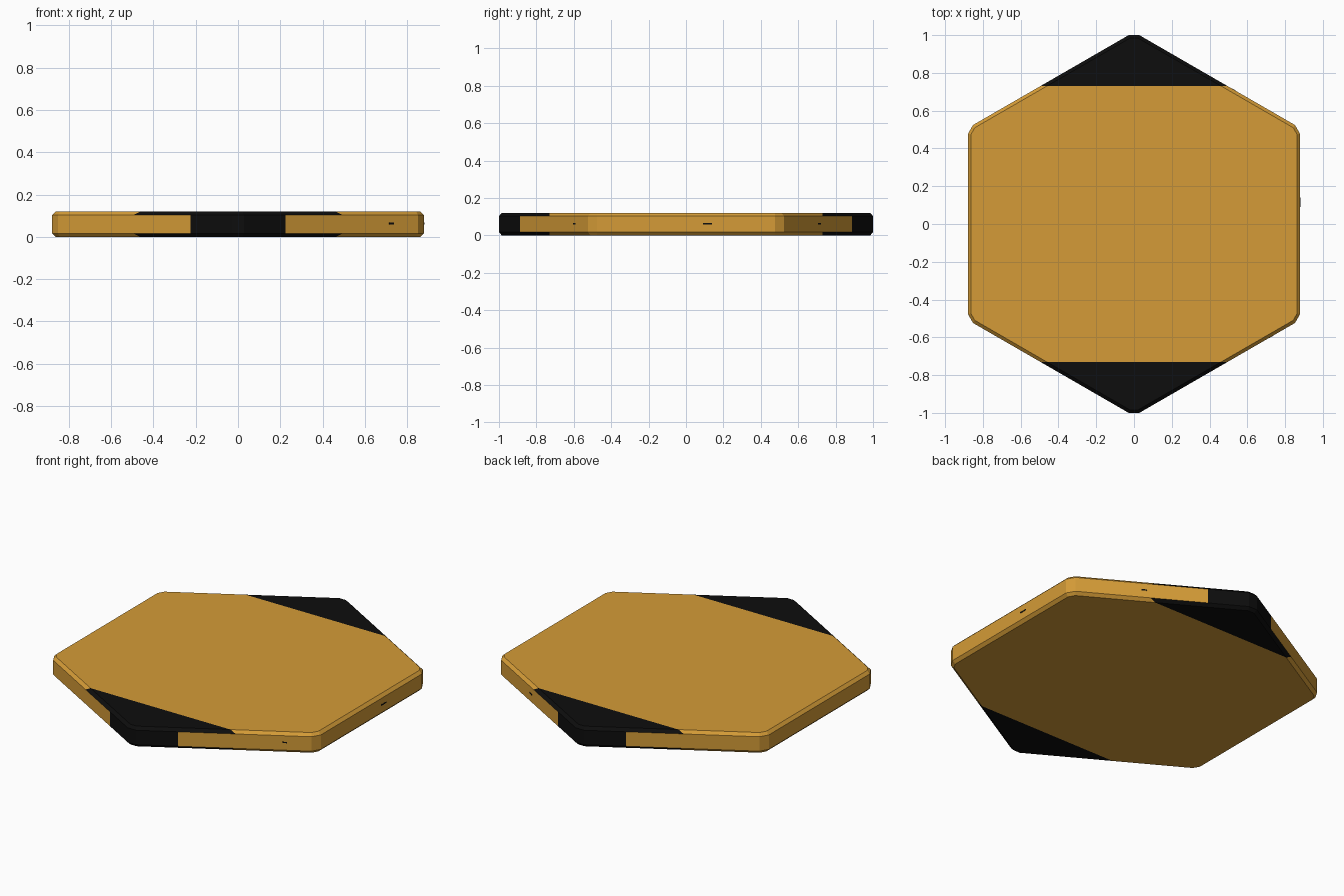
import bpy, bmesh, math
from mathutils import Vector, Matrix

if "Cube" in bpy.data.objects:
    bpy.data.objects.remove(bpy.data.objects["Cube"])

APOTHEM, CUT, INSET, H = 0.880, 0.032, 0.017, 0.12


def material(name, rgb):
    m = bpy.data.materials.new(name)
    m.diffuse_color = (*rgb, 1)
    m.use_nodes = True
    m.node_tree.nodes["Principled BSDF"].inputs["Base Color"].default_value = m.diffuse_color
    return m


gold = material("amber", (0.66, 0.33, 0.038))
black = material("black", (0.004, 0.004, 0.004))


def outline(inset):
    """Hexagon with points on +-y and clipped corners."""
    a = APOTHEM - inset
    half = a / math.sqrt(3) - CUT + inset * 0.5
    pts = []
    for i in range(6):
        rot = Matrix.Rotation(math.radians(60 * i), 3, 'Z')
        pts += [rot @ Vector((a, s * half, 0)) for s in (-1, 1)]
    return pts


def finish(bm, name, mats):
    me = bpy.data.meshes.new(name)
    bm.to_mesh(me)
    bm.free()
    for m in mats:
        me.materials.append(m)
    ob = bpy.data.objects.new(name, me)
    bpy.context.collection.objects.link(ob)
    return ob


# hexagonal tile with chamfered rims
bm = bmesh.new()
rings = []
for z, inset in ((0, INSET), (INSET, 0), (H - INSET, 0), (H, INSET)):
    rings.append([bm.verts.new((p.x, p.y, z)) for p in outline(inset)])
for lo, hi in zip(rings, rings[1:]):
    for i in range(12):
        j = (i + 1) % 12
        bm.faces.new((lo[i], lo[j], hi[j], hi[i]))
bm.faces.new(rings[0][::-1])
bm.faces.new(rings[-1])
bm.normal_update()

# cut lines for the black tips: lower on caps and rims, higher on the walls
for y in (-0.887, -0.73, 0.73, 0.887):
    bmesh.ops.bisect_plane(bm, geom=bm.verts[:] + bm.edges[:] + bm.faces[:],
                           plane_co=(0, y, 0), plane_no=(0, 1, 0))
bm.normal_update()
for f in bm.faces:
    limit = 0.887 if abs(f.normal.z) < 0.1 else 0.73
    f.material_index = int(abs(f.calc_center_median().y) > limit)
finish(bm, "hexagon_tile", [gold, black])

# tiny dark nicks on three walls: (wall angle, offset along wall, length)
for n, (ang, off, length) in enumerate(((-60, 0.33, 0.025), (0, 0.115, 0.05), (60, -0.10, 0.03))):
    bm = bmesh.new()
    bmesh.ops.create_cube(bm, size=1, matrix=Matrix.Rotation(math.radians(ang), 4, 'Z')
                          @ Matrix.Translation((APOTHEM - 0.001, off, 0.063))
                          @ Matrix.Diagonal((0.004, length, 0.008, 1)))
    finish(bm, f"wall_nick_{n + 1}", [black])
